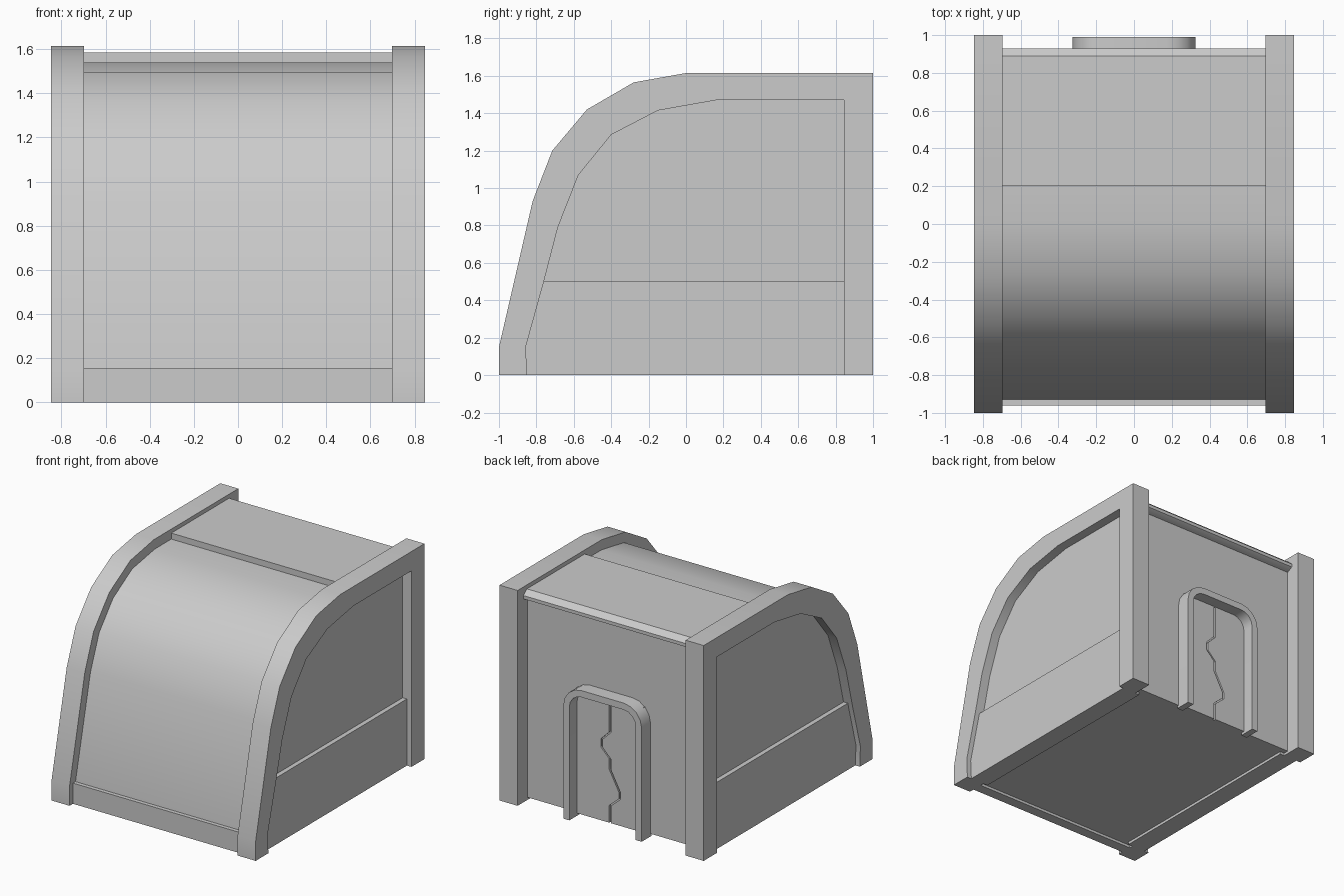
import bpy, bmesh
from math import sin, cos, pi, radians

if "Cube" in bpy.data.objects:
    bpy.data.objects.remove(bpy.data.objects["Cube"])

def prism(name, pts, a, b, axis='x'):
    """Extrude a closed profile: (y,z) along x, or (x,z) along y."""
    bm = bmesh.new()
    place = (lambda p, t: (t, p[0], p[1])) if axis == 'x' else (lambda p, t: (p[0], t, p[1]))
    lo = [bm.verts.new(place(p, a)) for p in pts]
    hi = [bm.verts.new(place(p, b)) for p in pts]
    bm.faces.new(lo)
    bm.faces.new(hi[::-1])
    n = len(pts)
    for i in range(n):
        j = (i + 1) % n
        bm.faces.new((lo[i], hi[i], hi[j], lo[j]))
    bmesh.ops.recalc_face_normals(bm, faces=bm.faces[:])
    me = bpy.data.meshes.new(name)
    bm.to_mesh(me)
    bm.free()
    ob = bpy.data.objects.new(name, me)
    bpy.context.collection.objects.link(ob)
    bpy.ops.object.select_all(action='DESELECT')
    ob.select_set(True)
    bpy.context.view_layer.objects.active = ob
    bpy.ops.object.shade_smooth_by_angle(angle=radians(30))
    return ob

outer = [(-1, 0), (-1, .15), (-.82, .93), (-.715, 1.2), (-.53, 1.42),
         (-.28, 1.565), (0, 1.615), (1, 1.615), (1, 0)]
inner = [(-.85, 0), (-.857, .15), (-.76, .5), (-.685, .79), (-.575, 1.07),
         (-.4, 1.285), (-.15, 1.415), (.16, 1.47), (.845, 1.47), (.845, 0)]

# Side frames and recessed side panels
for s, side in ((-1, 'left'), (1, 'right')):
    prism(side + '_frame', outer + inner[::-1], s * .697, s * .847)
    prism(side + '_upper_panel', inner, s * .66, s * .775)
    prism(side + '_lower_panel', inner[:3] + [(.845, .5), (.845, 0)], s * .7, s * .81)

# Curved front shell with the body behind it
shell = [(-.93, .02), (-.93, .155), (-.752, .91), (-.65, 1.165), (-.485, 1.36),
         (-.26, 1.493), (.01, 1.54), (.3, 1.54), (.885, 1.54), (.885, .02)]
prism('body_shell', shell, -.7, .7)

# Front skirt, and roof slab overhanging the rear wall
prism('front_skirt', [(-.96, 0), (-.96, .155), (-.88, .155), (-.88, 0)], -.7, .7)
prism('roof_slab', [(.205, 1.5), (.205, 1.585), (.89, 1.585), (.93, 1.55),
                    (.93, 1.525), (.885, 1.5)], -.7, .7)

# Rear door surround
def arch(w, h, r, n=4):
    right = [(w, 0)] + [(w - r + r * cos(i * pi / 2 / n), h - r + r * sin(i * pi / 2 / n))
                        for i in range(n + 1)]
    return right + [(-x, z) for x, z in right[::-1]]

prism('door_surround', arch(.325, 1.0, .15) + arch(.275, .95, .1)[::-1], .87, .99, 'y')

# Door leaves meeting at a zigzag seam
seam = [(0, .02), (0, .15), (-.08, .22), (-.08, .27), (0, .42), (.0, .5),
        (.07, .57), (.07, .63), (0, .7), (0, .96)]
for s, side in ((-1, 'left'), (1, 'right')):
    leaf = [(x + s * .007, z) for x, z in seam] + [(s * .28, .96), (s * .28, .02)]
    prism(side + '_door_leaf', leaf, .87, .9, 'y')
